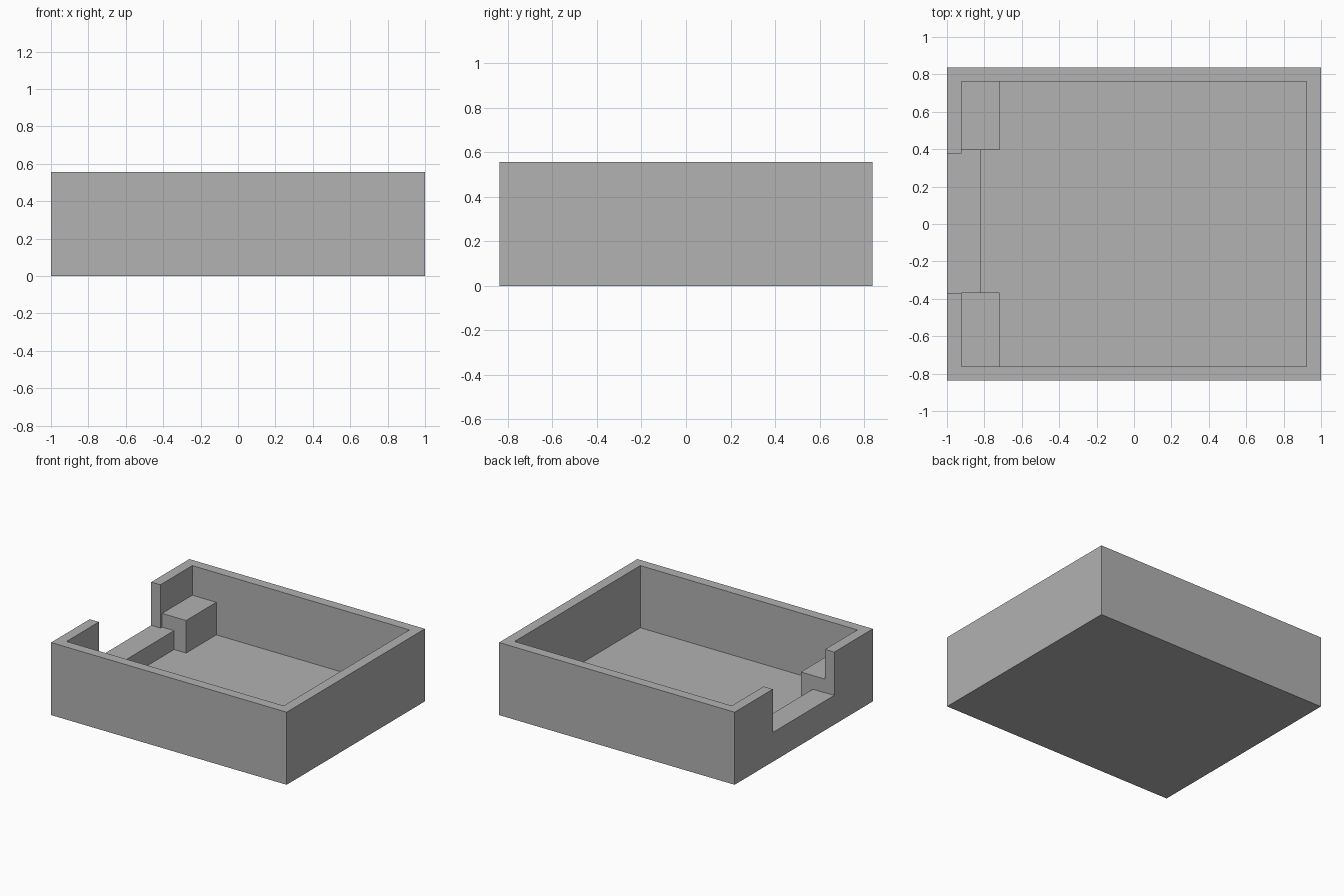
import bpy
from mathutils import Vector

default = bpy.data.objects.get("Cube")
if default:
    bpy.data.objects.remove(default, do_unlink=True)

grey = bpy.data.materials.new("mid grey")
grey.use_nodes = True
grey.diffuse_color = (0.445, 0.445, 0.445, 1)
grey.node_tree.nodes["Principled BSDF"].inputs["Base Color"].default_value = grey.diffuse_color


def box(name, low, high):
    """Axis-aligned block between two corners."""
    low, high = Vector(low), Vector(high)
    bpy.ops.mesh.primitive_cube_add(size=1, location=(low + high) / 2)
    ob = bpy.context.object
    ob.name = name
    ob.scale = high - low
    bpy.ops.object.transform_apply(location=False, rotation=False, scale=True)
    ob.data.materials.append(grey)
    return ob


def cut(target, cutter):
    """Subtract a hidden cutter from the target."""
    cutter.hide_render = True
    mod = target.modifiers.new(cutter.name, 'BOOLEAN')
    mod.operation = 'DIFFERENCE'
    mod.solver = 'EXACT'
    mod.object = cutter
    bpy.context.view_layer.objects.active = target
    bpy.ops.object.modifier_apply(modifier=mod.name)
    bpy.data.objects.remove(cutter, do_unlink=True)


HX, HY, TOP = 1.0, 0.838, 0.557    # half width, half depth, rim height
IX, IY, FLOOR = 0.922, 0.762, 0.08  # inner half sizes, floor height
SILL = 0.225                        # height of the opening's bottom

# Open tray with a notch in its -x wall
tray = box("tray", (-HX, -HY, 0), (HX, HY, TOP))
cut(tray, box("cavity_cutter", (-IX, -IY, FLOOR), (IX, IY, 1)))
cut(tray, box("notch_cutter", (-1.2, -0.37, SILL), (-0.86, 0.376, 1)))

# Step behind the notch, between two corner blocks
box("sill_step", (-IX, -0.367, FLOOR), (-0.82, 0.396, SILL))
box("back_corner_block", (-IX, 0.396, FLOOR), (-0.718, IY, 0.33))
box("front_corner_block", (-IX, -IY, FLOOR), (-0.718, -0.367, 0.33))
